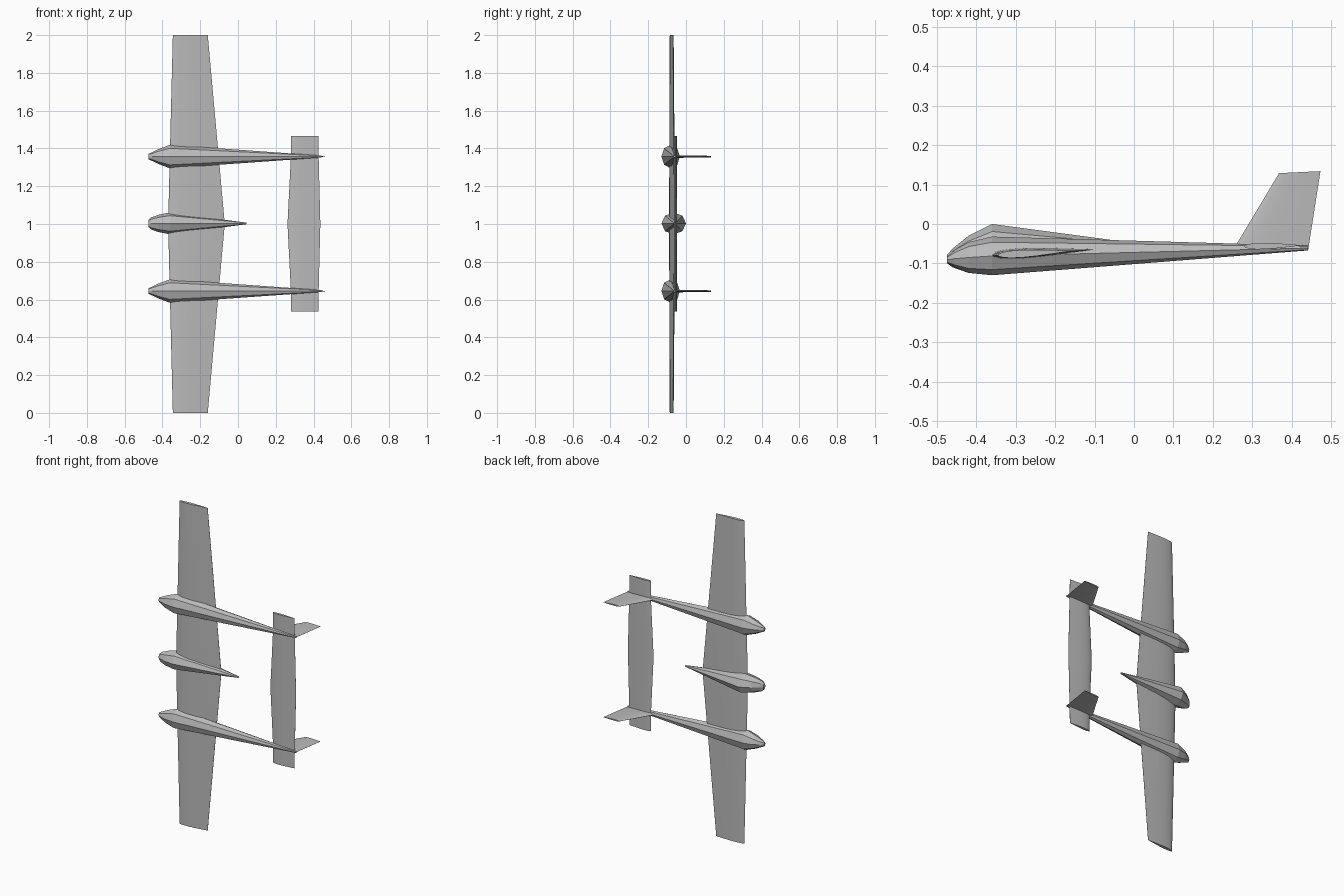
import bpy, bmesh, math
from mathutils import Vector

if "Cube" in bpy.data.objects:
    bpy.data.objects.remove(bpy.data.objects["Cube"])

grey = bpy.data.materials.new("plain grey")
grey.diffuse_color = (0.5, 0.5, 0.5, 1)
grey.use_nodes = True
grey.node_tree.nodes["Principled BSDF"].inputs["Base Color"].default_value = grey.diffuse_color


def loft(name, rings, smooth=False):
    """Skin a list of equal-length rings and cap both ends."""
    bm = bmesh.new()
    loops = [[bm.verts.new(p) for p in ring] for ring in rings]
    n = len(loops[0])
    for a, b in zip(loops, loops[1:]):
        for i in range(n):
            j = (i + 1) % n
            bm.faces.new((a[i], a[j], b[j], b[i]))
    bm.faces.new(loops[0])
    bm.faces.new(loops[-1])
    bmesh.ops.recalc_face_normals(bm, faces=bm.faces)
    mesh = bpy.data.meshes.new(name)
    bm.to_mesh(mesh)
    bm.free()
    mesh.materials.append(grey)
    ob = bpy.data.objects.new(name, mesh)
    bpy.context.collection.objects.link(ob)
    if smooth:
        bpy.ops.object.select_all(action='DESELECT')
        ob.select_set(True)
        bpy.context.view_layer.objects.active = ob
        bpy.ops.object.shade_smooth_by_angle(angle=math.radians(30))
    return ob


def body(name, z, stations):
    """Eight-sided faceted hull along x; stations are x, y centre, y radius, z radius."""
    rings = [[(x, yc + ry * math.sin(k * math.pi / 4), z + rz * math.cos(k * math.pi / 4))
              for k in range(8)] for x, yc, ry, rz in stations]
    return loft(name, rings)


# chord fraction, half-thickness share
PROFILE = [(0, 0), (0.02, 0.4), (0.08, 0.75), (0.2, 0.97), (0.35, 1.0),
           (0.55, 0.8), (0.78, 0.42), (1, 0.04)]


def section(le, te, thick_dir, half):
    """Closed airfoil ring between leading and trailing edge points."""
    le, te, d = Vector(le), Vector(te), Vector(thick_dir)
    upper = [le.lerp(te, t) + d * half * h for t, h in PROFILE]
    lower = [le.lerp(te, t) - d * half * h for t, h in PROFILE[:0:-1]]
    return upper + lower


UP, SIDE = (0, 1, 0), (0, 0, 1)

# Main wing, tapered from the centre to both tips
loft("main_wing", [
    section((-0.345, -0.079, 0), (-0.16, -0.068, 0), UP, 0.0095),
    section((-0.37, -0.078, 1), (-0.07, -0.063, 1), UP, 0.0150),
    section((-0.345, -0.079, 2), (-0.16, -0.068, 2), UP, 0.0095)], smooth=True)

# Tailplane: straight outer ends, wider in the middle
loft("tailplane", [
    section((x0, -0.057, z), (x1, -0.054, z), UP, 0.008)
    for z, x0, x1 in ((0.537, 0.28, 0.425), (0.645, 0.28, 0.427), (1.0, 0.262, 0.436),
                      (1.355, 0.28, 0.427), (1.467, 0.28, 0.425))], smooth=True)

# Centre pod with raised cabin
body("centre_pod", 1.003, [
    (-0.475, -0.089, 0.010, 0.018), (-0.460, -0.086, 0.024, 0.032),
    (-0.420, -0.077, 0.047, 0.046), (-0.360, -0.065, 0.065, 0.058),
    (0.045, -0.060, 0.006, 0.004)])

# Twin booms, each with a swept tail fin
for label, z in (("lower", 0.645), ("upper", 1.357)):
    body(label + "_boom", z, [
        (-0.475, -0.091, 0.008, 0.014), (-0.455, -0.088, 0.022, 0.023),
        (-0.420, -0.085, 0.039, 0.040), (-0.360, -0.081, 0.049, 0.062),
        (0.442, -0.061, 0.006, 0.005)])
    loft(label + "_tail_fin", [
        section((0.258, -0.055, z), (0.442, -0.065, z), SIDE, 0.007),
        section((0.368, 0.129, z), (0.473, 0.134, z), SIDE, 0.004)], smooth=True)
